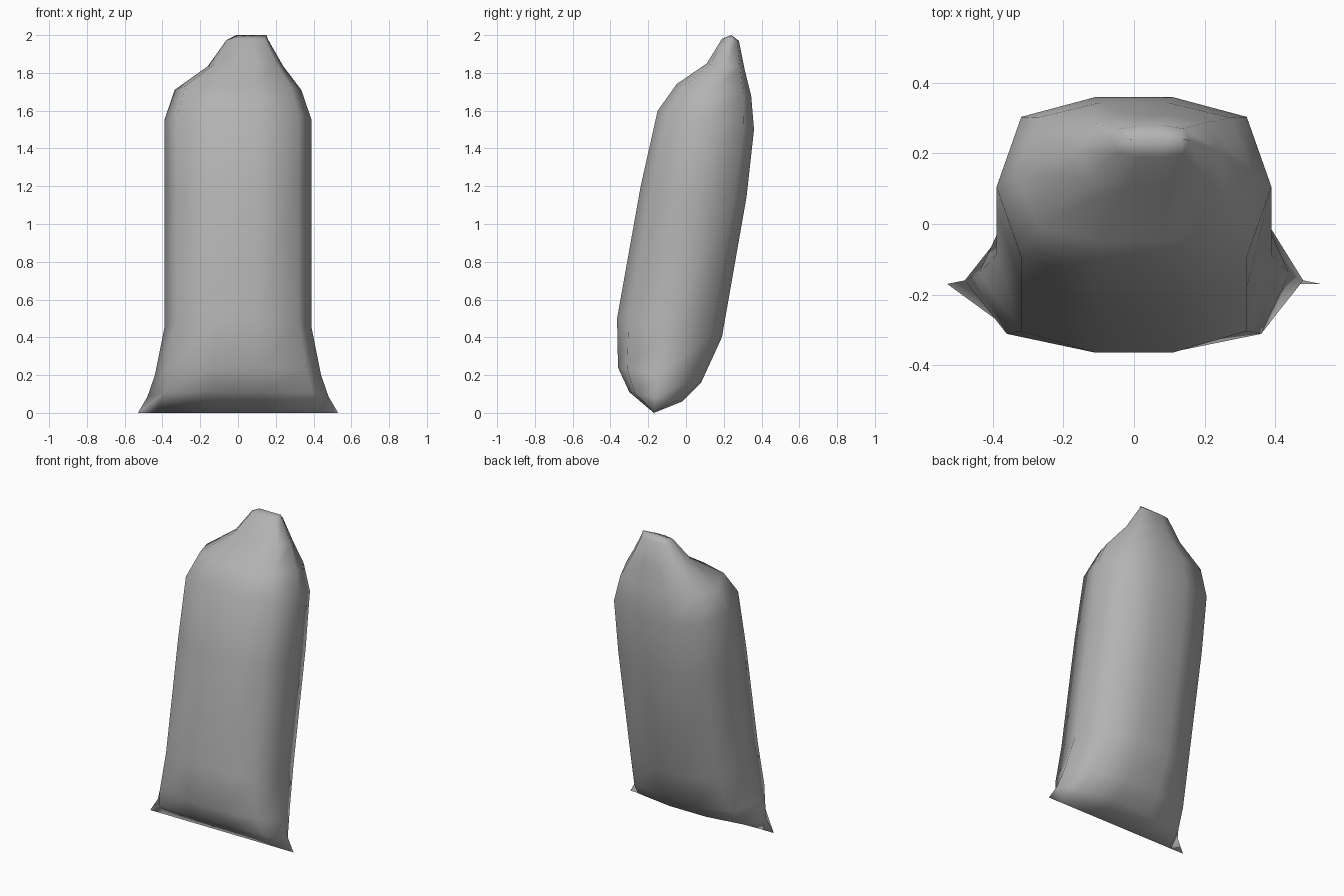
import bpy, bmesh, math
from mathutils import Vector

cube = bpy.data.objects.get("Cube")
if cube:
    bpy.data.objects.remove(cube, do_unlink=True)

# One flat grey cloth
cloth = bpy.data.materials.new("grey_cloth")
cloth.use_nodes = True
grey = (0.45, 0.45, 0.45, 1)
cloth.diffuse_color = grey
cloth.node_tree.nodes["Principled BSDF"].inputs["Base Color"].default_value = grey

# Ten-sided cross-section: fraction of half width, fraction of half depth
SECTION = [(-1, 0), (-0.82, 1), (-0.28, 2), (0.28, 2), (0.82, 1),
           (1, 0), (0.82, -1), (0.28, -2), (-0.28, -2), (-0.82, -1)]
DEPTH = {0: 0, 1: 0.78, 2: 1}

# Rings up the leaning bag: front (y, z), back (y, z), centre x, half width
RINGS = [
    ((-0.17, 0.00), (-0.17, 0.00), 0, 0.53),
    ((-0.30, 0.11), (-0.02, 0.06), 0, 0.48),
    ((-0.36, 0.24), (0.08, 0.16), 0, 0.44),
    ((-0.365, 0.50), (0.19, 0.40), 0, 0.39),
    ((-0.24, 1.20), (0.32, 1.14), 0, 0.39),
    ((-0.15, 1.60), (0.36, 1.50), 0, 0.39),
    ((-0.05, 1.74), (0.345, 1.68), 0, 0.335),
    ((0.11, 1.85), (0.31, 1.82), 0.04, 0.20),
    ((0.19, 1.98), (0.28, 1.97), 0.05, 0.11),
    ((0.24, 2.00), (0.24, 2.00), 0.07, 0.08),
]

# Loft the sack; the first and last rings collapse into pinched seams
bm = bmesh.new()
loops = []
for front, back, cx, half_width in RINGS:
    f, b = Vector((0, *front)), Vector((0, *back))
    mid, half = (f + b) / 2, (f - b) / 2
    loop = []
    for u, level in SECTION:
        d = math.copysign(DEPTH[abs(level)], level)
        p = mid + half * d
        loop.append(bm.verts.new((cx + u * half_width, p.y, p.z)))
    loops.append(loop)

n = len(SECTION)
for low, high in zip(loops, loops[1:]):
    for i in range(n):
        j = (i + 1) % n
        bm.faces.new((low[i], low[j], high[j], high[i]))

bmesh.ops.remove_doubles(bm, verts=bm.verts, dist=0.0005)
bmesh.ops.recalc_face_normals(bm, faces=bm.faces)

mesh = bpy.data.meshes.new("sack")
bm.to_mesh(mesh)
bm.free()
mesh.materials.append(cloth)
sack = bpy.data.objects.new("sack", mesh)
bpy.context.collection.objects.link(sack)

# Soft cloth shading
bpy.ops.object.select_all(action="DESELECT")
sack.select_set(True)
bpy.context.view_layer.objects.active = sack
bpy.ops.object.shade_smooth_by_angle(angle=math.radians(80))
